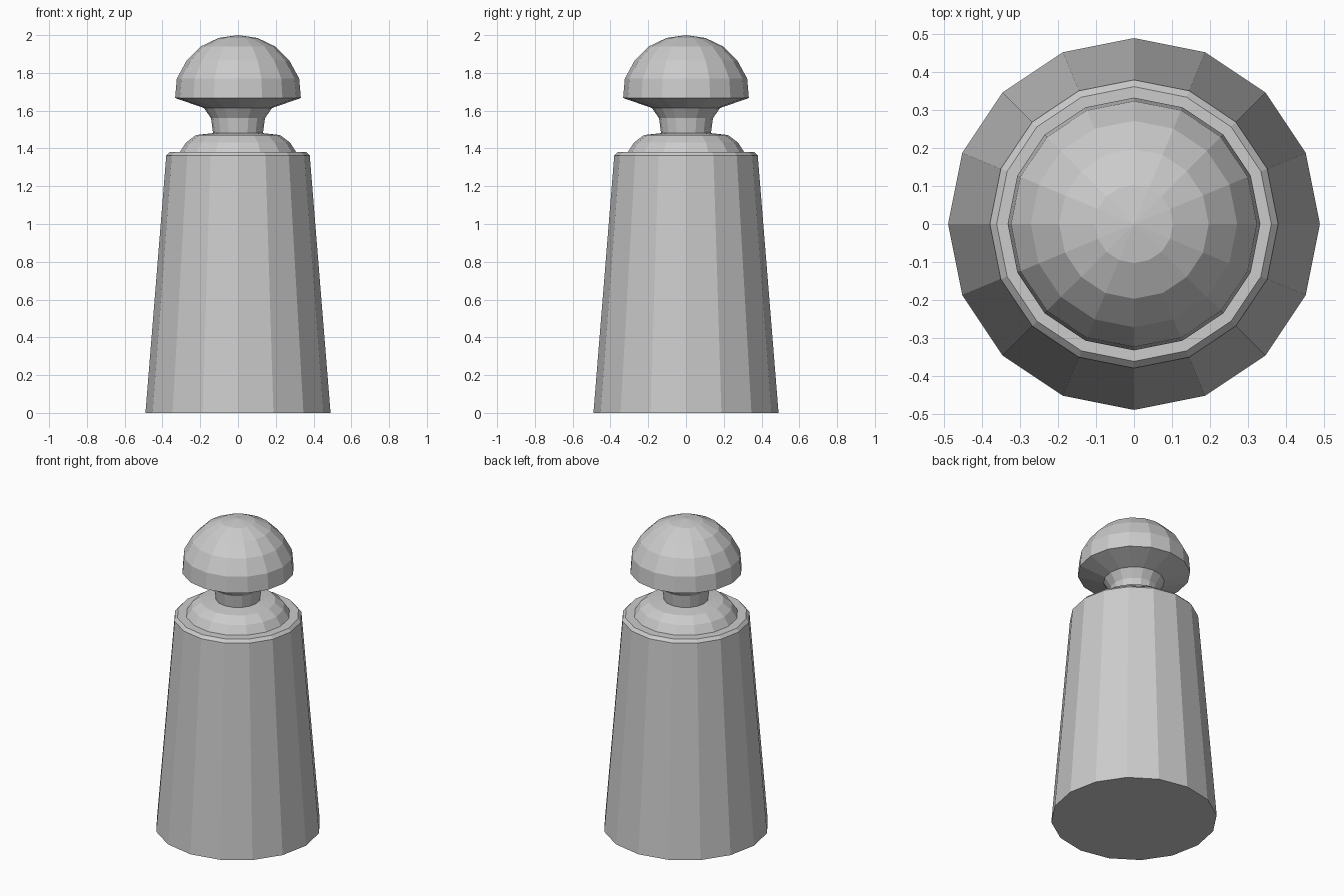
import bpy
import bmesh
from math import cos, sin, tau

SIDES = 16

cube = bpy.data.objects.get("Cube")
if cube:
    bpy.data.objects.remove(cube, do_unlink=True)

grey = bpy.data.materials.new("plain grey")
grey.use_nodes = True
colour = (0.6, 0.6, 0.6, 1)
grey.diffuse_color = colour
grey.node_tree.nodes["Principled BSDF"].inputs["Base Color"].default_value = colour


def lathe(name, profile):
    """Turn a bottom-to-top list of (radius, height) into a faceted solid."""
    bm = bmesh.new()
    rings = []
    for r, z in profile:
        if r == 0:
            rings.append([bm.verts.new((0, 0, z))] * SIDES)
        else:
            rings.append([bm.verts.new((r * cos(tau * i / SIDES), r * sin(tau * i / SIDES), z))
                          for i in range(SIDES)])
    for low, high in zip(rings, rings[1:]):
        for i in range(SIDES):
            j = (i + 1) % SIDES
            corners = dict.fromkeys((low[i], low[j], high[j], high[i]))
            bm.faces.new(list(corners))
    # Close open ends with flat caps
    if profile[0][0]:
        bm.faces.new(rings[0][::-1])
    if profile[-1][0]:
        bm.faces.new(rings[-1])
    bmesh.ops.recalc_face_normals(bm, faces=bm.faces)
    mesh = bpy.data.meshes.new(name)
    bm.to_mesh(mesh)
    bm.free()
    mesh.materials.append(grey)
    obj = bpy.data.objects.new(name, mesh)
    bpy.context.collection.objects.link(obj)
    return obj


# Tapered body with a small bevel at the top rim
lathe("body", [(0.49, 0), (0.38, 1.362), (0.362, 1.381)])

# Stepped shoulder on top of the body
lathe("shoulder", [(0.308, 1.381), (0.302, 1.39), (0.275, 1.432), (0.222, 1.471), (0.132, 1.481)])

# Flared neck
lathe("neck", [(0.132, 1.481), (0.143, 1.56), (0.18, 1.614), (0.333, 1.667)])

# Domed head
lathe("head", [(0.333, 1.667), (0.324, 1.77), (0.272, 1.865), (0.197, 1.94), (0.103, 1.985), (0, 2)])
